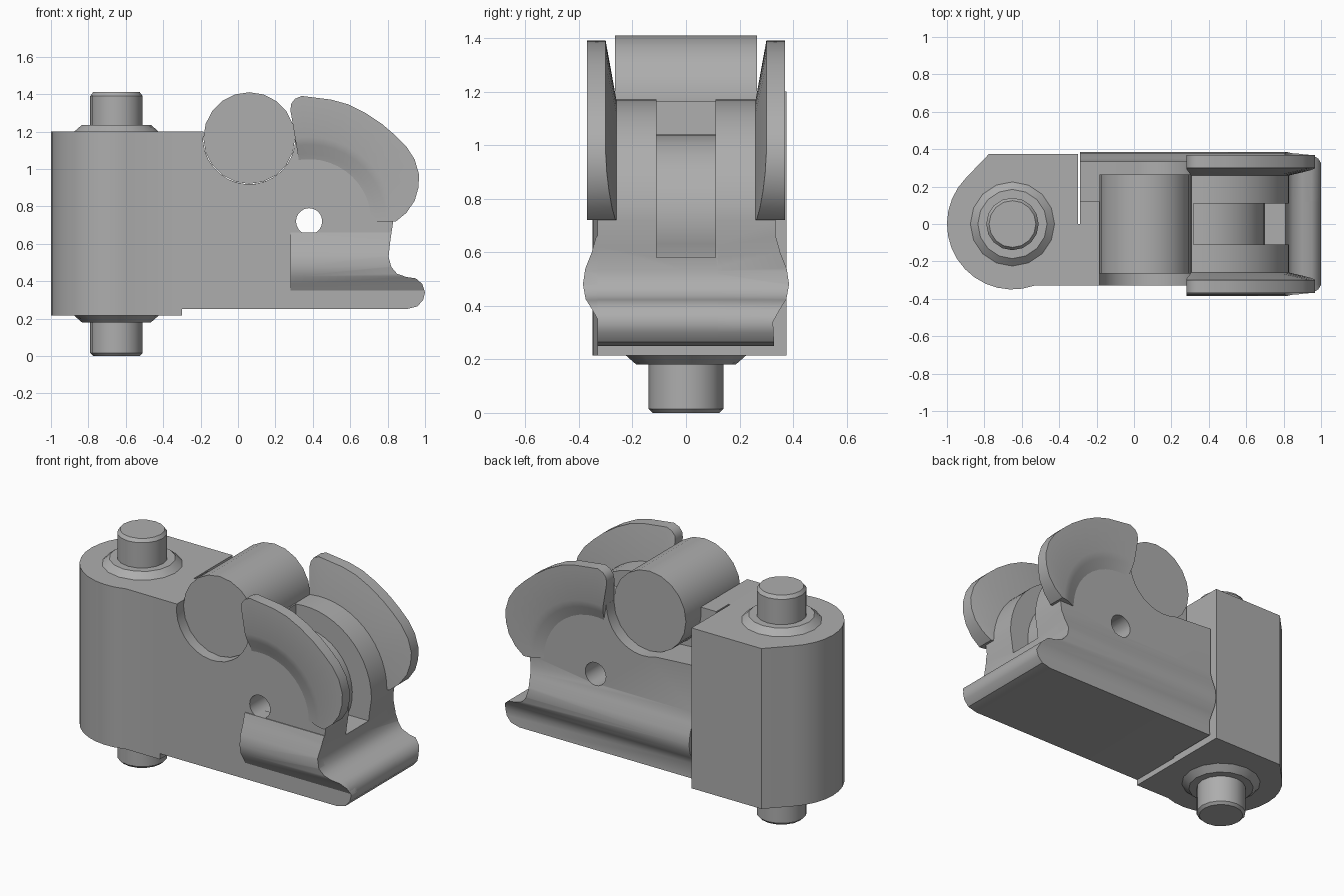
import bpy, bmesh
from math import sin, cos, radians, hypot

old = bpy.data.objects.get("Cube")
if old:
    bpy.data.objects.remove(old, do_unlink=True)

GREY = (0.42, 0.42, 0.42, 1)
mat = bpy.data.materials.new("plain grey")
mat.use_nodes = True
mat.diffuse_color = GREY
mat.node_tree.nodes["Principled BSDF"].inputs["Base Color"].default_value = GREY

PIVOT = (0.38, 0.72)     # cross hole, centre of the hub arcs
ROLLER = (0.06, 1.165)


def finish(name, bm):
    bmesh.ops.recalc_face_normals(bm, faces=bm.faces)
    mesh = bpy.data.meshes.new(name)
    bm.to_mesh(mesh)
    bm.free()
    mesh.materials.append(mat)
    obj = bpy.data.objects.new(name, mesh)
    bpy.context.collection.objects.link(obj)
    return obj


def loft(name, rings):
    """Skin a row of equal closed rings and cap both ends."""
    bm = bmesh.new()
    rows = [[bm.verts.new(p) for p in ring] for ring in rings]
    n = len(rows[0])
    for a, b in zip(rows, rows[1:]):
        for i in range(n):
            j = (i + 1) % n
            bm.faces.new((a[i], a[j], b[j], b[i]))
    bm.faces.new(rows[0])
    bm.faces.new(rows[-1])
    return finish(name, bm)


def prism(name, pts, a, b, axis):
    place = {"x": lambda p, d: (d, p[0], p[1]),
             "y": lambda p, d: (p[0], d, p[1]),
             "z": lambda p, d: (p[0], p[1], d)}[axis]
    return loft(name, [[place(p, d) for p in pts] for d in (a, b)])


def arc(c, r, a0, a1, n):
    angles = [radians(a0 + (a1 - a0) * i / n) for i in range(n + 1)]
    return [(c[0] + r * cos(t), c[1] + r * sin(t)) for t in angles]


def select(obj):
    bpy.ops.object.select_all(action="DESELECT")
    obj.select_set(True)
    bpy.context.view_layer.objects.active = obj


def boolean(obj, cutter, op):
    select(obj)
    mod = obj.modifiers.new("cut", "BOOLEAN")
    mod.operation, mod.object, mod.solver = op, cutter, "EXACT"
    bpy.ops.object.modifier_apply(modifier=mod.name)


def smooth(obj, angle=35):
    select(obj)
    bpy.ops.object.shade_smooth_by_angle(angle=radians(angle))


# Hinge block with a rounded end and one flat corner
outline = [(-0.3, 0.375), (-0.775, 0.375)]
outline += arc((-0.65, 0), 0.35, 135, 290, 14) + [(-0.3, -0.33)]
smooth(prism("hinge_block", outline, 0.215, 1.2, "z"))

# Hinge pin with chamfered ends and two collars
pin = [(0.125, 0), (0.14, 0.015), (0.14, 0.18), (0.185, 0.18), (0.225, 0.215),
       (0.225, 1.2), (0.185, 1.235), (0.14, 1.235), (0.14, 1.39), (0.125, 1.41)]
rings = [[(x, y, z) for x, y in arc((-0.65, 0), r, 0, 337.5, 15)] for r, z in pin]
smooth(loft("hinge_pin", rings), 30)


# Body side outline; the rear one has a low shelf behind the roller
def body_outline(x0, shelf):
    pts = [(x0, 0.25), (0.9, 0.25), (0.96, 0.265), (0.99, 0.3), (1, 0.34),
           (0.985, 0.385), (0.95, 0.415), (0.9, 0.422), (0.85, 0.44),
           (0.82, 0.475), (0.805, 0.53), (0.815, 0.62)]
    pts += arc(PIVOT, 0.45, 0, 98.5, 14)
    if shelf:
        return pts + arc(ROLLER, 0.247, 0, -110, 10) + [(x0, 0.95)]
    return pts + arc(ROLLER, 0.247, 0, -188, 16) + [(x0, 1.2)]


# Rounded side rail section (distance from centre, height)
rail = [(0.325, 0.34), (0.35, 0.385), (0.375, 0.425), (0.385, 0.48),
        (0.376, 0.54), (0.352, 0.6), (0.335, 0.66)]

front = prism("front_body", body_outline(-0.3, False), -0.33, 0, "y")
middle = prism("middle_body", body_outline(-0.29, False), 0, 0.12, "y")
back = prism("back_body", body_outline(-0.29, True), 0.05, 0.5, "y")
rear_section = [(0, 0.2), (0.332, 0.2)] + rail + [(0.335, 1.3), (0, 1.3)]
limit = prism("rear_limit", rear_section, -0.4, 1.1, "x")
boolean(back, limit, "INTERSECT")

front_rail = prism("front_rail", body_outline(0, False), -0.5, -0.2, "y")
front_section = [(-y, z) for y, z in [(0.25, 0.34)] + rail + [(0.25, 0.66)]]
front_limit = prism("front_limit", front_section, 0.28, 1.1, "x")
boolean(front_rail, front_limit, "INTERSECT")

# Centre groove round the hub, and the cross hole
groove_pts = [(0.9, 0.58), (0.9, 1.3), (0.315, 1.3)]
groove_pts += arc(PIVOT, 0.32, 101, -25, 14) + [(0.67, 0.58)]
groove = prism("groove_cutter", groove_pts, -0.11, 0.11, "y")
hole = prism("hole_cutter", arc(PIVOT, 0.07, 0, 342, 19), -0.6, 0.6, "y")
for part in (front, middle, back):
    boolean(part, groove, "DIFFERENCE")
    boolean(part, hole, "DIFFERENCE")
for part in (front, middle, back, front_rail):
    smooth(part)
for cutter in (limit, front_limit, groove, hole):
    bpy.data.objects.remove(cutter, do_unlink=True)

# Roller
smooth(prism("roller", arc(ROLLER, 0.245, 0, 342, 19), -0.265, 0.265, "y"))

# Side flanges, blended into the hub and thinner toward the rim
rim = [(0.845, 0.72), (0.9, 0.765), (0.945, 0.83), (0.965, 0.9), (0.968, 0.97),
       (0.945, 1.05), (0.9, 1.12), (0.84, 1.18), (0.77, 1.24), (0.68, 1.3),
       (0.59, 1.345), (0.5, 1.37), (0.42, 1.38), (0.34, 1.39), (0.305, 1.375),
       (0.285, 1.35), (0.28, 1.315), (0.29, 1.27)]
for name, side in (("front_flange", -1), ("back_flange", 1)):
    rings = []
    for x, z in rim:
        dx, dz = x - PIVOT[0], z - PIVOT[1]
        r = hypot(dx, dz)
        inner = 0.26 + 0.04 * min(1, (r - 0.45) / 0.18)
        section = [(0.3, 0.25), (0.3, 0.322), (0.36, 0.337), (0.41, 0.36),
                   (0.45, 0.37), (r, 0.37), (r, inner), (0.45, 0.26)]
        rings.append([(PIVOT[0] + dx / r * d, side * y, PIVOT[1] + dz / r * d)
                      for d, y in section])
    smooth(loft(name, rings))
